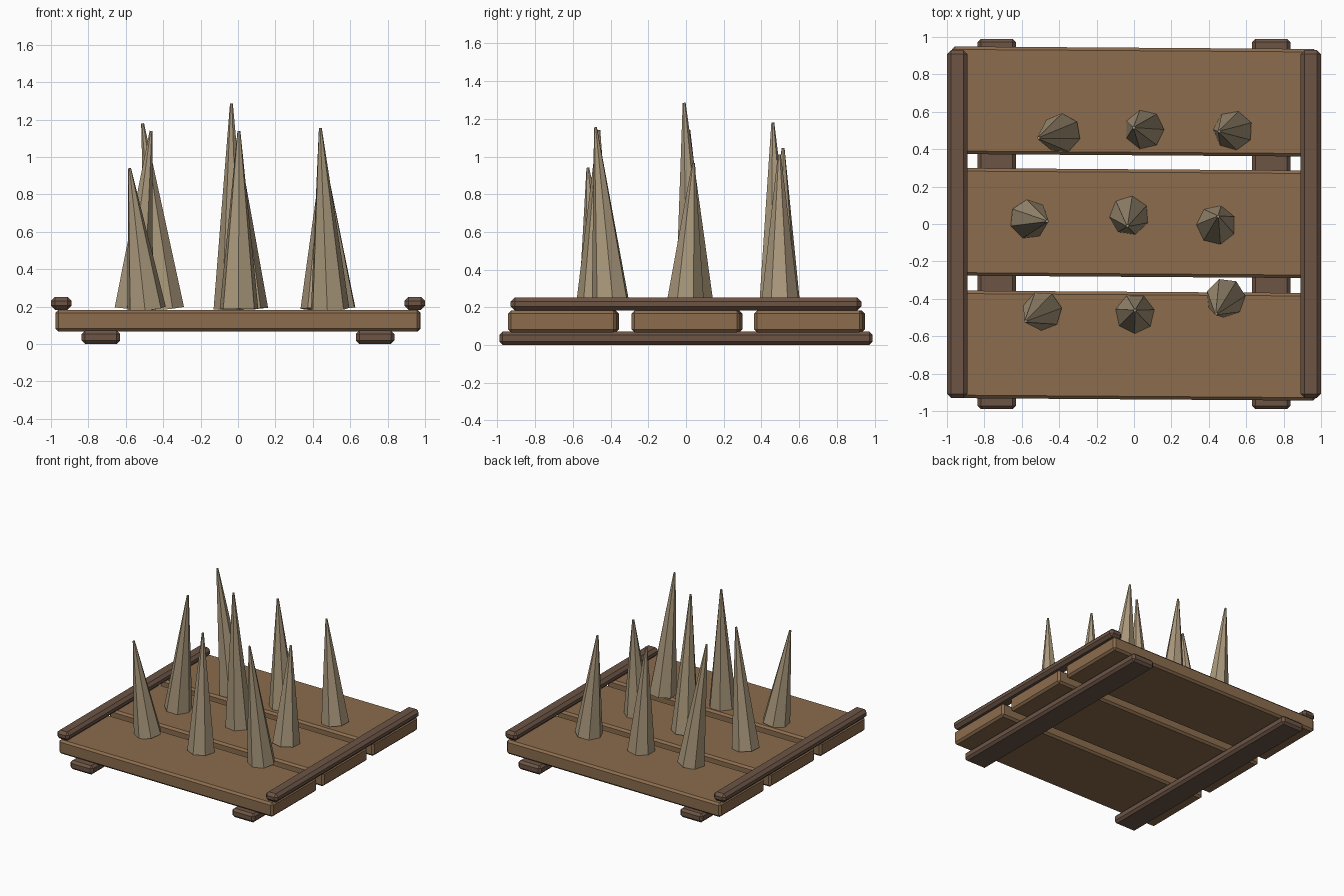
import bpy
import bmesh
import math
from mathutils import Matrix, Vector

if "Cube" in bpy.data.objects:
    bpy.data.objects.remove(bpy.data.objects["Cube"])


def material(name, rgb):
    mat = bpy.data.materials.new(name)
    mat.use_nodes = True
    mat.diffuse_color = (*rgb, 1)
    mat.node_tree.nodes["Principled BSDF"].inputs["Base Color"].default_value = (*rgb, 1)
    return mat


plank_wood = material("plank brown", (0.26, 0.15, 0.075))
dark_wood = material("dark brown", (0.15, 0.09, 0.06))
stake_wood = material("pale stake wood", (0.40, 0.315, 0.20))


def finish(name, bm, mat):
    mesh = bpy.data.meshes.new(name)
    bm.to_mesh(mesh)
    bm.free()
    mesh.materials.append(mat)
    obj = bpy.data.objects.new(name, mesh)
    bpy.context.collection.objects.link(obj)
    return obj


def beam(name, size, centre, mat, bevel, turn=0):
    """Box with chamfered edges, turned slightly about z."""
    bm = bmesh.new()
    bmesh.ops.create_cube(bm, size=1)
    bmesh.ops.scale(bm, vec=size, verts=bm.verts)
    bmesh.ops.bevel(bm, geom=bm.edges[:], offset=bevel, segments=1, affect='EDGES')
    obj = finish(name, bm, mat)
    obj.location = centre
    obj.rotation_euler.z = math.radians(turn)


def stake(name, base, tip, phase):
    """Seven-sided tapering spike leaning from base to tip."""
    base, tip = Vector(base), Vector(tip)
    axis = tip - base
    bm = bmesh.new()
    bmesh.ops.create_cone(bm, cap_ends=True, segments=7, radius1=0.106,
                          radius2=0.008, depth=axis.length)
    bmesh.ops.translate(bm, vec=(0, 0, axis.length / 2), verts=bm.verts)
    # Point one corner of the base along the phase angle
    corner = min(bm.verts, key=lambda v: v.co.z).co
    spin = math.radians(phase) - math.atan2(corner.y, corner.x)
    lean = Vector((0, 0, 1)).rotation_difference(axis).to_matrix().to_4x4()
    bm.transform(Matrix.Translation(base) @ lean @ Matrix.Rotation(spin, 4, 'Z'))
    finish(name, bm, stake_wood)


# Three deck planks
for label, y in (("front", -0.65), ("middle", 0.005), ("back", 0.655)):
    beam(label + "_plank", (1.95, 0.575, 0.115), (0, y, 0.125), plank_wood, 0.016, -0.4)

# Runners under the deck and rails on top
for label, side in (("left", 1), ("right", -1)):
    beam(label + "_runner", (0.205, 1.98, 0.072), (side * 0.733, 0, 0.036), dark_wood, 0.018)
    beam(label + "_rail", (0.11, 1.86, 0.07), (side * 0.945, 0, 0.218), dark_wood, 0.022)

# Stakes: base x and y, tip position, corner angle
stakes = {
    "back_right": ((-0.39, 0.485), (-0.51, 0.46, 1.18), 87),
    "back_middle": ((0.055, 0.505), (0.0, 0.515, 1.045), 0),
    "back_left": ((0.53, 0.50), (0.455, 0.495, 1.01), 23),
    "middle_right": ((-0.56, 0.025), (-0.465, 0.015, 1.14), 97),
    "centre": ((-0.025, 0.045), (-0.035, -0.01, 1.285), 30),
    "middle_left": ((0.44, -0.005), (0.45, 0.04, 0.965), 25),
    "front_right": ((-0.49, -0.465), (-0.58, -0.52, 0.94), 9),
    "front_middle": ((0.005, -0.48), (0.005, -0.462, 1.14), 12),
    "front_left": ((0.49, -0.395), (0.44, -0.48, 1.155), 6),
}
for label, (base, tip, phase) in stakes.items():
    stake(label + "_stake", (*base, 0.187), tip, phase)
